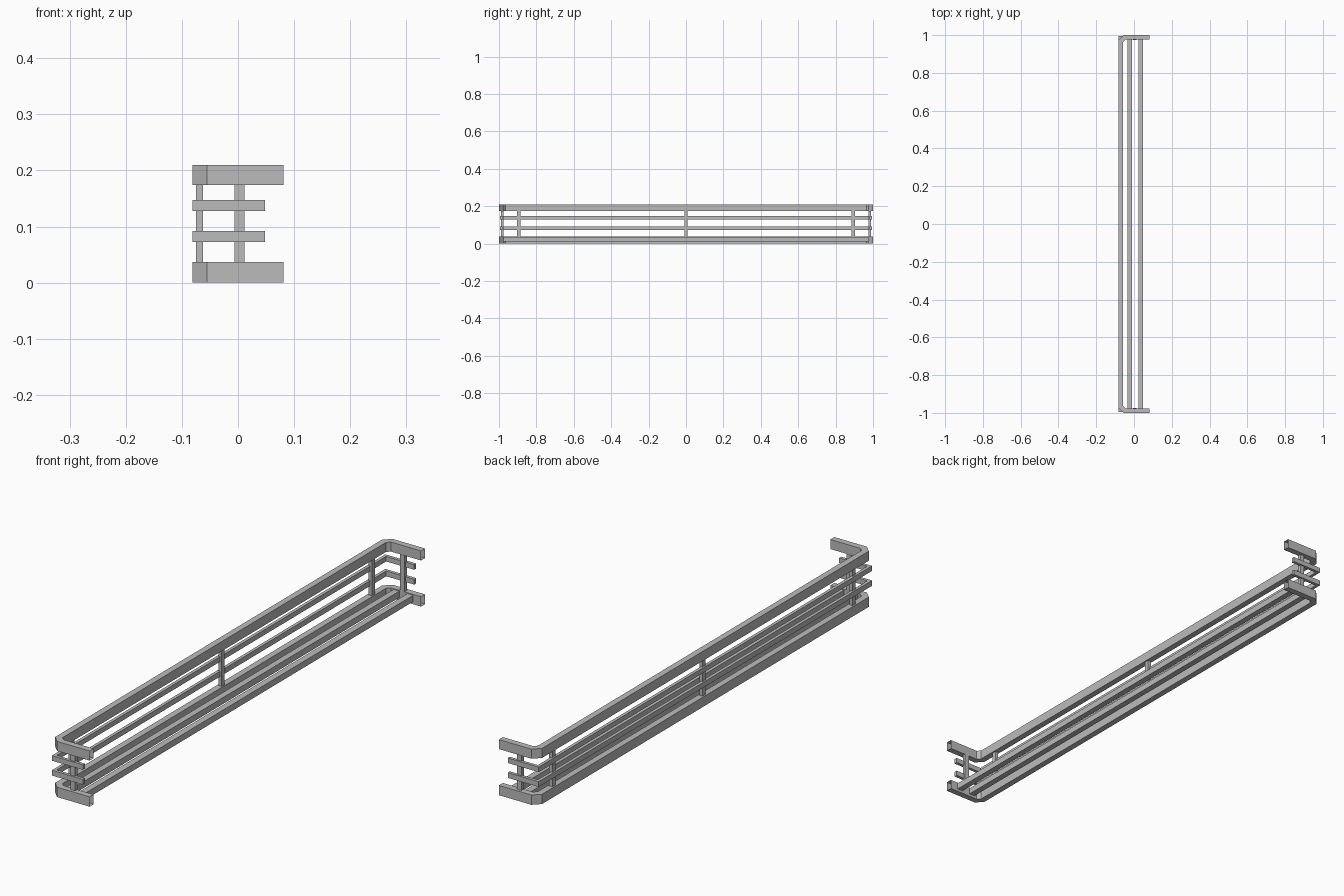
import bpy
import bmesh
from mathutils import Vector

cube = bpy.data.objects.get("Cube")
if cube:
    bpy.data.objects.remove(cube, do_unlink=True)

metal = bpy.data.materials.new("grey_metal")
metal.use_nodes = True
GREY = (0.5, 0.5, 0.5, 1)
metal.diffuse_color = GREY
metal.node_tree.nodes["Principled BSDF"].inputs["Base Color"].default_value = GREY


def finish(name, bm):
    bmesh.ops.recalc_face_normals(bm, faces=bm.faces)
    mesh = bpy.data.meshes.new(name)
    bm.to_mesh(mesh)
    bm.free()
    mesh.materials.append(metal)
    obj = bpy.data.objects.new(name, mesh)
    bpy.context.scene.collection.objects.link(obj)


def box(name, x, y, z):
    """Box from (min, max) pairs."""
    bm = bmesh.new()
    bmesh.ops.create_cube(bm, size=1)
    for v in bm.verts:
        v.co = [(r[0] + r[1]) / 2 + c * (r[1] - r[0]) for r, c in zip((x, y, z), v.co)]
    finish(name, bm)


def inset_path(path, width):
    """Offset an open path to its right with mitred corners."""
    pts = [Vector(p) for p in path]
    dirs = [(b - a).normalized() for a, b in zip(pts, pts[1:])]
    normals = [Vector((d.y, -d.x)) for d in dirs]
    result = []
    for i, p in enumerate(pts):
        a, b = normals[max(i - 1, 0)], normals[min(i, len(normals) - 1)]
        result.append(p + (a + b) * width / (1 + a.dot(b)))
    return result


def rail(name, x_back, x_end, y_end, width, z, chamfer=0, capped=False):
    """U-shaped rail of rectangular tube, open toward +x."""
    half = [(x_end, -y_end)]
    if chamfer:
        half += [(x_back + chamfer, -y_end), (x_back, -y_end + chamfer)]
    else:
        half += [(x_back, -y_end)]
    outer = half + [(x, -y) for x, y in reversed(half)]
    bm = bmesh.new()
    rings = []
    for o, i in zip(outer, inset_path(outer, width)):
        section = ((o, z[0]), (i, z[0]), (i, z[1]), (o, z[1]))
        rings.append([bm.verts.new((p[0], p[1], h)) for p, h in section])
    for a, b in zip(rings, rings[1:]):
        for k in range(4):
            n = (k + 1) % 4
            bm.faces.new((a[k], a[n], b[n], b[k]))
    if capped:
        bm.faces.new(rings[0])
        bm.faces.new(rings[-1])
    finish(name, bm)


# Heavy frame rails with chamfered corners
rail("bottom_rail", -0.081, 0.081, 1, 0.024, (0, 0.037), 0.026)
rail("top_rail", -0.081, 0.081, 1, 0.024, (0.174, 0.21), 0.026)

# Thin guard rails
rail("lower_guard_rail", -0.081, 0.048, 0.994, 0.012, (0.072, 0.092), capped=True)
rail("upper_guard_rail", -0.081, 0.048, 0.994, 0.012, (0.128, 0.147), capped=True)

# Floor bars
for name, x in (("inner_floor_bar", -0.022), ("outer_floor_bar", 0.036)):
    box(name, (x - 0.012, x + 0.012), (-0.976, 0.976), (0.01, 0.034))

# Uprights along the back
for name, y in (("front", -0.895), ("middle", 0), ("rear", 0.895)):
    box(name + "_back_post", (-0.075, -0.062), (y - 0.009, y + 0.009), (0.037, 0.174))

# Uprights at the two ends
for name, y in (("front", -0.982), ("rear", 0.982)):
    box(name + "_end_post", (-0.006, 0.012), (y - 0.007, y + 0.007), (0.037, 0.174))
